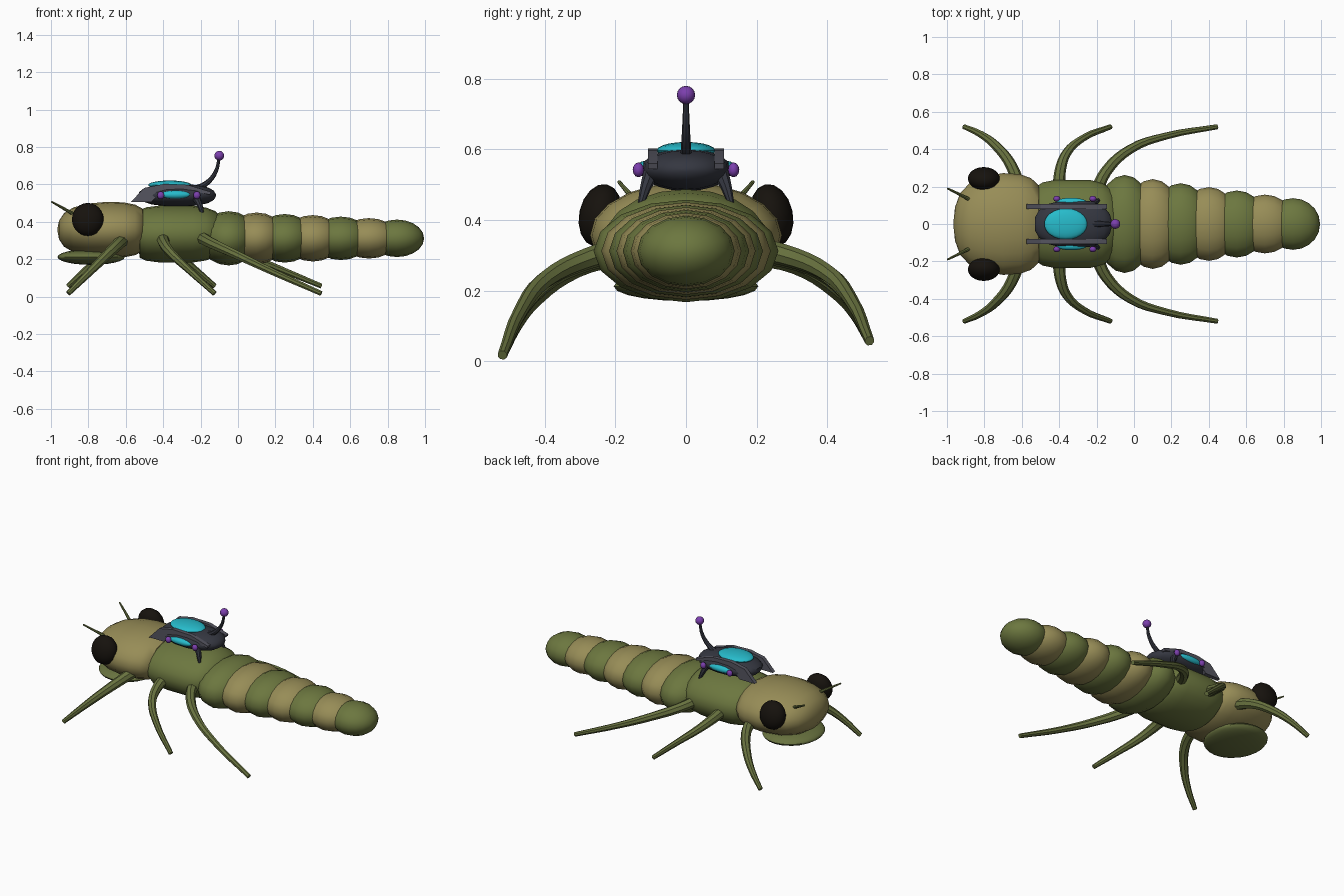
import bpy, bmesh, math
from mathutils import Matrix, Vector

if "Cube" in bpy.data.objects:
    bpy.data.objects.remove(bpy.data.objects["Cube"])


def material(name, rgb):
    m = bpy.data.materials.new(name)
    m.diffuse_color = (*rgb, 1)
    m.use_nodes = True
    m.node_tree.nodes["Principled BSDF"].inputs["Base Color"].default_value = m.diffuse_color
    return m


GREEN = material("moss green", (0.15, 0.185, 0.05))
LEG = material("leg green", (0.14, 0.17, 0.05))
TAN = material("olive tan", (0.31, 0.265, 0.095))
BLACK = material("eye black", (0.008, 0.006, 0.004))
DARK = material("dark shell", (0.035, 0.038, 0.052))
GREY = material("rail grey", (0.09, 0.09, 0.115))
CYAN = material("cyan glass", (0.02, 0.5, 0.6))
PURPLE = material("purple", (0.2, 0.05, 0.42))


def finish(ob, mat, angle=40):
    ob.data.materials.clear()
    ob.data.materials.append(mat)
    bpy.ops.object.select_all(action='DESELECT')
    ob.select_set(True)
    bpy.context.view_layer.objects.active = ob
    if angle:
        bpy.ops.object.shade_smooth_by_angle(angle=math.radians(angle))
    return ob


def from_bmesh(name, bm, mat, angle=40):
    bmesh.ops.recalc_face_normals(bm, faces=bm.faces)
    me = bpy.data.meshes.new(name)
    bm.to_mesh(me)
    bm.free()
    ob = bpy.data.objects.new(name, me)
    bpy.context.collection.objects.link(ob)
    return finish(ob, mat, angle)


def ellipsoid(name, loc, radii, mat, seg=16, rings=10, rot=None):
    """Sphere with its poles along x, scaled, then turned."""
    bm = bmesh.new()
    bmesh.ops.create_uvsphere(bm, u_segments=seg, v_segments=rings, radius=1)
    m = Matrix.Translation(loc)
    if rot:
        m = m @ rot
    m = m @ Matrix.Diagonal((*radii, 1)) @ Matrix.Rotation(math.pi / 2, 4, 'Y')
    bmesh.ops.transform(bm, matrix=m, verts=bm.verts)
    return from_bmesh(name, bm, mat)


def lathe_x(name, profile, ry, rz, cz, mat, n=20):
    """Elliptical hull along x from (x, scale) stations."""
    bm = bmesh.new()
    rings = []
    for x, s in profile:
        rings.append([bm.verts.new((x, ry * s * math.cos(2 * math.pi * i / n),
                                    cz + rz * s * math.sin(2 * math.pi * i / n))) for i in range(n)])
    for a, b in zip(rings, rings[1:]):
        for i in range(n):
            j = (i + 1) % n
            bm.faces.new((a[i], a[j], b[j], b[i]))
    bm.faces.new(rings[0])
    bm.faces.new(rings[-1])
    return from_bmesh(name, bm, mat)


def tube(name, pts, r0, r1, mat):
    """Tapered round tube through the points."""
    cu = bpy.data.curves.new(name, 'CURVE')
    cu.dimensions = '3D'
    cu.bevel_depth = 1
    cu.bevel_resolution = 2
    cu.resolution_u = 4
    cu.use_fill_caps = True
    sp = cu.splines.new('BEZIER')
    sp.bezier_points.add(len(pts) - 1)
    for i, (bp, p) in enumerate(zip(sp.bezier_points, pts)):
        bp.co = p
        bp.handle_left_type = bp.handle_right_type = 'AUTO'
        bp.radius = r0 + (r1 - r0) * i / (len(pts) - 1)
    ob = bpy.data.objects.new(name, cu)
    bpy.context.collection.objects.link(ob)
    bpy.ops.object.select_all(action='DESELECT')
    ob.select_set(True)
    bpy.context.view_layer.objects.active = ob
    bpy.ops.object.convert(target='MESH')
    return finish(bpy.context.object, mat)


# head, lower lip and thorax
lathe_x("head", [(-.965, .05), (-.957, .33), (-.93, .6), (-.88, .8), (-.8, .94), (-.7, 1),
                 (-.61, .98), (-.55, .9), (-.51, .76), (-.49, .4)], .272, .15, .357, TAN)
ellipsoid("lower_lip", (-.785, 0, .212), (.18, .205, .042), LEG, 20, 12)
lathe_x("thorax", [(-.53, .6), (-.525, .84), (-.49, .94), (-.42, 1), (-.24, 1),
                   (-.17, .93), (-.12, .8), (-.08, .5)], .236, .152, .335, GREEN)

# abdomen segments, alternating colours
for i, (ry, rz) in enumerate([(.262, .145), (.24, .138), (.218, .13), (.197, .124),
                              (.179, .116), (.157, .108), (.138, .1)]):
    ellipsoid(f"abdomen_segment_{i + 1}", (-.05 + .15 * i, 0, .312), (.158 if i < 6 else .145, ry, rz),
              TAN if i % 2 else GREEN)

# paths of the three leg pairs (y is mirrored)
LEGS = {
    "front": [(-.61, .18, .31), (-.655, .31, .267), (-.74, .42, .185), (-.82, .48, .105), (-.908, .52, .017)],
    "middle": [(-.40, .17, .315), (-.395, .28, .285), (-.36, .38, .235), (-.27, .46, .15), (-.125, .52, .017)],
    "rear": [(-.21, .15, .325), (-.15, .28, .29), (-.02, .4, .23), (.17, .47, .14), (.445, .52, .017)],
}

for side, s in (("left", 1), ("right", -1)):
    # eyes and feelers
    ellipsoid(f"{side}_eye", (-.803, s * .243, .413), (.085, .06, .09), BLACK, 16, 12,
              Matrix.Rotation(s * math.radians(12), 4, 'X'))
    tube(f"{side}_feeler", [(-.86, s * .12, .43), (-.93, s * .157, .47), (-.997, s * .19, .508)],
         .011, .005, LEG)
    # legs: the left tips stand slightly higher
    for name, pts in LEGS.items():
        path = [(x, s * y, z + (.04 * i / 4 if s > 0 else 0)) for i, (x, y, z) in enumerate(pts)]
        tube(f"{side}_{name}_leg", path, .036, .014, LEG)
    # pack rail: extruded side profile
    bm = bmesh.new()
    prof = [(-.575, .505), (-.5, .582), (-.4, .602), (-.27, .598), (-.145, .56), (-.15, .545),
            (-.27, .57), (-.37, .568), (-.43, .54), (-.465, .505)]
    f = bm.faces.new([bm.verts.new((x, s * .094 - .013, z)) for x, z in prof])
    ext = bmesh.ops.extrude_face_region(bm, geom=[f])
    bmesh.ops.translate(bm, vec=(0, .026, 0), verts=[v for v in ext["geom"] if isinstance(v, bmesh.types.BMVert)])
    from_bmesh(f"{side}_pack_rail", bm, GREY, 30)
    # side window, knobs and clamp
    ellipsoid(f"{side}_pack_window", (-.335, s * .118, .545), (.08, .022, .022), CYAN)
    for place, x in (("front", -.413), ("rear", -.22)):
        ellipsoid(f"{side}_{place}_pack_knob", (x, s * .135, .542), (.019, .016, .021), PURPLE, 12, 8)
    tube(f"{side}_pack_clamp", [(-.225, s * .1, .53), (-.205, s * .115, .49), (-.19, s * .128, .445)],
         .022, .009, DARK)

# pack body, top window, aerial
lathe_x("pack_body", [(-.53, .25), (-.51, .55), (-.46, .82), (-.38, .98), (-.3, 1), (-.22, .92),
                      (-.16, .7), (-.13, .42), (-.118, .1)], .13, .06, .542, DARK)
ellipsoid("pack_top_window", (-.365, 0, .597), (.115, .083, .024), CYAN, 20, 12)
tube("pack_aerial", [(-.24, 0, .572), (-.17, 0, .605), (-.118, 0, .67), (-.1, 0, .75)], .018, .007, DARK)
ellipsoid("aerial_tip", (-.1, 0, .754), (.026, .026, .026), PURPLE, 16, 10)
